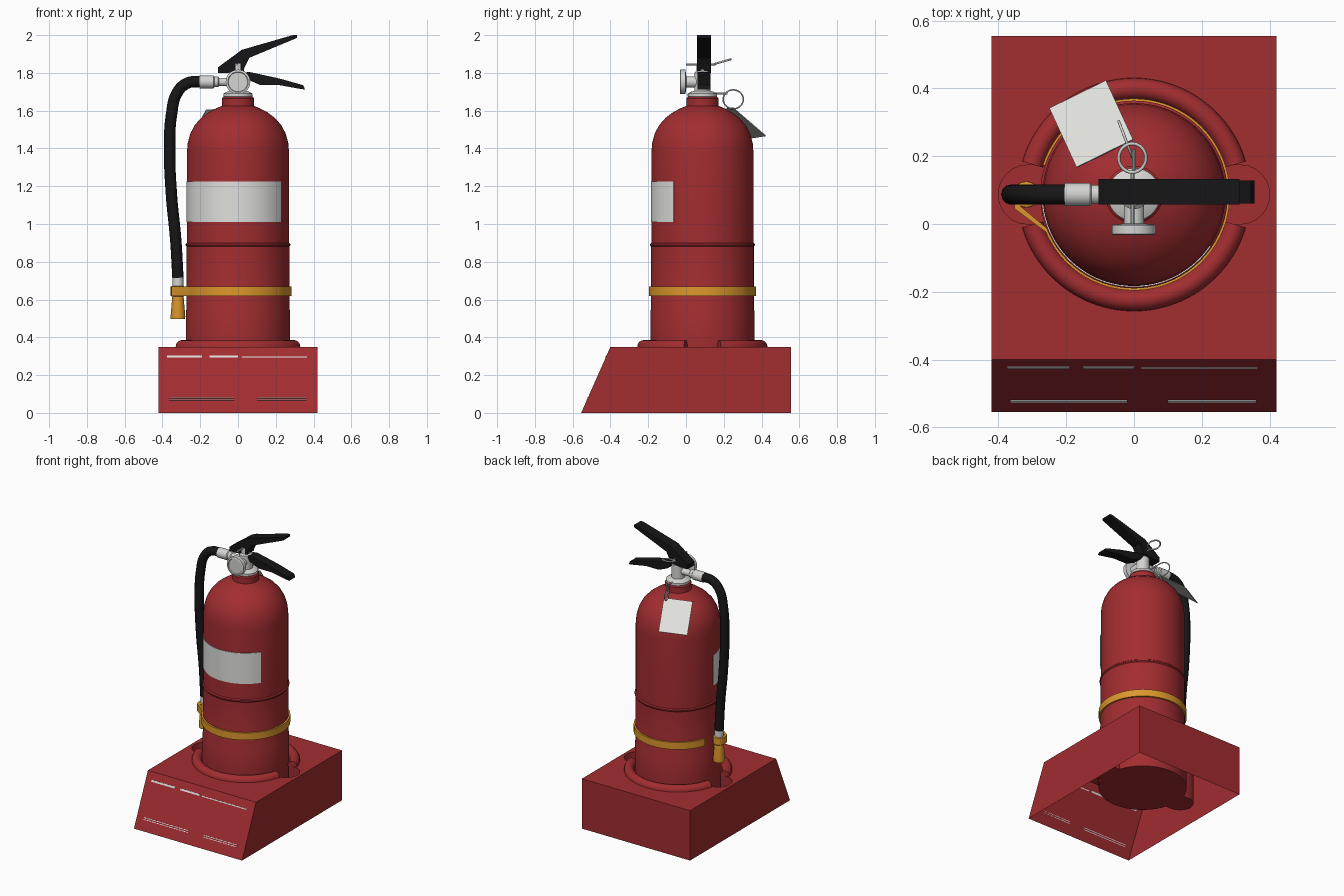
import bpy, bmesh, math
from mathutils import Vector

if "Cube" in bpy.data.objects:
    bpy.data.objects.remove(bpy.data.objects["Cube"])

CY = 0.087  # y of the cylinder axis


def mat(name, r, g, b):
    m = bpy.data.materials.new(name)
    m.diffuse_color = (r, g, b, 1)
    m.use_nodes = True
    m.node_tree.nodes["Principled BSDF"].inputs["Base Color"].default_value = m.diffuse_color
    return m


RED = mat("red_paint", 0.36, 0.026, 0.03)
WHITE = mat("white_label", 0.74, 0.74, 0.72)
METAL = mat("light_metal", 0.66, 0.66, 0.65)
BLACK = mat("black_rubber", 0.008, 0.008, 0.009)
YELLOW = mat("yellow_plastic", 0.72, 0.31, 0.025)


def finish(name, bm, m, angle=35):
    bmesh.ops.recalc_face_normals(bm, faces=bm.faces)
    me = bpy.data.meshes.new(name)
    bm.to_mesh(me)
    bm.free()
    me.materials.append(m)
    ob = bpy.data.objects.new(name, me)
    bpy.context.collection.objects.link(ob)
    bpy.ops.object.select_all(action='DESELECT')
    ob.select_set(True)
    bpy.context.view_layer.objects.active = ob
    bpy.ops.object.shade_smooth_by_angle(angle=math.radians(angle))
    return ob


def lathe(name, profile, origin, m, axis=(0, 0, 1), n=48):
    """Spin (radius, distance) pairs around an axis through origin."""
    q = Vector(axis).to_track_quat('Z', 'Y')
    bm = bmesh.new()
    rings = []
    for r, t in profile:
        rings.append([bm.verts.new(Vector(origin) + q @ Vector(
            (r * math.cos(2 * math.pi * i / n), r * math.sin(2 * math.pi * i / n), t)))
            for i in range(n)])
    for a, b in zip(rings, rings[1:]):
        for i in range(n):
            bm.faces.new((a[i], a[(i + 1) % n], b[(i + 1) % n], b[i]))
    bmesh.ops.remove_doubles(bm, verts=bm.verts, dist=1e-5)
    for e in (rings[0], rings[-1]):
        if all(v.is_valid for v in e) and len(e) == n:
            bm.faces.new(e)
    return finish(name, bm, m)


def prism(name, pts, vec, m):
    """Extrude a planar polygon along vec."""
    bm = bmesh.new()
    a = [bm.verts.new(p) for p in pts]
    b = [bm.verts.new(Vector(p) + Vector(vec)) for p in pts]
    bm.faces.new(a)
    bm.faces.new(b[::-1])
    for i in range(len(a)):
        j = (i + 1) % len(a)
        bm.faces.new((a[i], a[j], b[j], b[i]))
    return finish(name, bm, m)


def arc(r, a0, a1, z, n=64):
    return [(r * math.cos(math.radians(a0 + (a1 - a0) * i / n)),
             CY + r * math.sin(math.radians(a0 + (a1 - a0) * i / n)), z) for i in range(n + 1)]


def tube(name, pts, r, m, closed=False):
    """Smooth round tube through the points."""
    cu = bpy.data.curves.new(name, 'CURVE')
    cu.dimensions = '3D'
    sp = cu.splines.new('BEZIER')
    sp.bezier_points.add(len(pts) - 1)
    for bp, p in zip(sp.bezier_points, pts):
        bp.co = p
        bp.handle_left_type = bp.handle_right_type = 'AUTO'
    sp.use_cyclic_u = closed
    cu.bevel_depth = r
    cu.bevel_resolution = 4
    cu.resolution_u = 10
    cu.use_fill_caps = True
    cu.materials.append(m)
    ob = bpy.data.objects.new(name, cu)
    bpy.context.collection.objects.link(ob)
    bpy.ops.object.select_all(action='DESELECT')
    ob.select_set(True)
    bpy.context.view_layer.objects.active = ob
    bpy.ops.object.convert(target='MESH')


# Hollow stand: open underneath, with a cup sunk through the top
def cup_radius(a, c=0.312, r=0.088, R=0.283):
    s, k = c * math.sin(a), abs(math.cos(a))
    return max(R, c * k + math.sqrt(r * r - s * s)) if abs(s) < r else R


bm = bmesh.new()
bot = [bm.verts.new((x, y, 0)) for x, y in ((-.42, -.555), (.42, -.555), (.42, .555), (-.42, .555))]
top = [bm.verts.new((x, y, .35)) for x, y in ((-.42, -.4), (.42, -.4), (.42, .555), (-.42, .555))]
N = 180
rim, floor = [], []
for i in range(N):
    a = 2 * math.pi * i / N
    x, y = cup_radius(a) * math.cos(a), CY + cup_radius(a) * math.sin(a)
    rim.append(bm.verts.new((x, y, .35)))
    floor.append(bm.verts.new((x, y, .1)))
edges = [bm.edges.new((l[i], l[(i + 1) % len(l)])) for l in (top, rim) for i in range(len(l))]
bmesh.ops.triangle_fill(bm, edges=edges, use_beauty=True, normal=(0, 0, 1))
for lo, hi in ((bot, top), (floor, rim)):
    for i in range(len(lo)):
        j = (i + 1) % len(lo)
        bm.faces.new((lo[i], lo[j], hi[j], hi[i]))
bm.faces.new(floor)
finish("stand", bm, RED, 30)

# Rounded lip around the cup, broken by the finger recesses
for name, s in (("back_lip", 1), ("front_lip", -1)):
    bm = bmesh.new()
    secs = []
    for i in range(49):
        a = s * math.radians(16.5 + 147 * i / 48)
        secs.append([bm.verts.new(((.312 + .032 * math.cos(t)) * math.cos(a),
                                   CY + (.312 + .032 * math.cos(t)) * math.sin(a),
                                   .35 + .035 * math.sin(t)))
                     for t in [math.pi * k / 10 for k in range(11)]])
    for p, q in zip(secs, secs[1:]):
        for k in range(10):
            bm.faces.new((p[k], p[k + 1], q[k + 1], q[k]))
    bm.faces.new(secs[0])
    bm.faces.new(secs[-1])
    finish(name, bm, RED)

# Thin pale rules on the sloping front of the stand
for i, (x0, x1, z, h) in enumerate(((-.375, -.19, .292, .011), (-.15, 0, .292, .011), (.02, .365, .292, .006),
                                    (-.365, -.02, .077, .004), (-.365, -.02, .066, .004),
                                    (.10, .36, .077, .004), (.10, .36, .066, .004))):
    fy = lambda z: -.555 + .155 * z / .35
    prism("front_rule_%d" % i, [(x0, fy(z), z), (x1, fy(z), z), (x1, fy(z + h), z + h), (x0, fy(z + h), z + h)],
          (0, -.003, .0013), WHITE)

# Tank with seams, dome and neck
lathe("tank", [(0, .11), (.265, .11), (.275, .13), (.275, .54), (.272, .55), (.272, .88), (.277, .886),
               (.277, .894), (.27, .90), (.27, 1.38), (.266, 1.43), (.252, 1.48), (.228, 1.525), (.195, 1.562),
               (.155, 1.592), (.115, 1.613), (.085, 1.625), (.085, 1.665), (.078, 1.672), (0, 1.672)],
      (0, CY, 0), RED, n=72)

# Wrapped label
prism("label", arc(.2735, 180, 326, 1.01) + arc(.269, 326, 180, 1.01), (0, 0, .215), WHITE)

# Yellow strap leading to the nozzle holder
tail_out = [(-.352, .045, .62), (-.357, .09, .62), (-.345, .115, .62)]
tail_in = [(-.335, .105, .62), (-.343, .085, .62), (-.338, .055, .62)]
prism("strap", arc(.283, 162, -157, .62, 96) + tail_out + tail_in + arc(.271, -157, 162, .62, 96),
      (0, 0, .05), YELLOW)

# Nozzle, ferrule and hose
NX = -.318
lathe("nozzle", [(.018, .51), (.022, .497), (.038, .497), (.039, .51), (.030, .615), (.038, .622), (.038, .668),
                 (.03, .672), (0, .672)], (NX, CY, 0), YELLOW, n=32)
lathe("nozzle_ferrule", [(0, .665), (.029, .665), (.029, .72), (0, .72)], (NX, CY, 0), METAL, n=12)
tube("hose", [(NX, CY, .715), (-.33, CY, .92), (-.352, CY, 1.15), (-.362, CY, 1.4), (-.352, CY, 1.58),
              (-.322, CY, 1.695), (-.27, CY, 1.745), (-.195, CY, 1.755)], .03, BLACK)
lathe("hose_coupling", [(0, 0), (.022, 0), (.022, .10), (.028, .105), (.028, .125), (.034, .13), (.034, .205),
                        (0, .205)], (0, CY, 1.752), METAL, axis=(-1, 0, 0), n=24)

# Valve body and gauge
lathe("valve", [(0, 1.67), (.072, 1.67), (.078, 1.675), (.078, 1.69), (.06, 1.70), (.043, 1.705), (.043, 1.80),
                (.032, 1.81), (.032, 1.85), (0, 1.85)], (0, CY, 0), METAL)
lathe("gauge", [(0, 0), (.03, 0), (.03, .085), (.065, .09), (.065, .117), (.054, .12), (.051, .115), (0, .115)],
      (0, CY, 1.752), METAL, axis=(0, -1, 0))

# Levers
for name, w, outline in (
        ("upper_lever", .075, ((-.105, 1.80), (-.105, 1.83), (.02, 1.922), (.29, 2.0), (.312, 2.0), (.312, 1.985),
                               (.06, 1.88), (.035, 1.83), (.03, 1.81), (-.05, 1.80))),
        ("lower_lever", .068, ((.025, 1.80), (.06, 1.805), (.22, 1.77), (.345, 1.735), (.355, 1.712), (.33, 1.715),
                               (.22, 1.735), (.12, 1.735), (.05, 1.765)))):
    prism(name, [(x, CY + .008 - w / 2, z) for x, z in outline], (0, w, 0), BLACK)

# Safety pin, pull ring and tag ring
lathe("safety_pin", [(0, 0), (.006, 0), (.006, .155), (0, .155)], (-.005, 0, 1.845), METAL, axis=(0, 1, 0), n=10)
ring = [2 * math.pi * i / 12 for i in range(12)]
tube("pull_ring", [(-.005 + .04 * math.cos(t), .195 + .042 * math.sin(t), 1.86 + .012 * math.sin(t))
                   for t in ring], .005, METAL, True)
tube("tag_ring", [(-.025 - .02 * math.cos(t), .25 + .053 * math.cos(t), 1.66 + .05 * math.sin(t))
                  for t in ring], .004, METAL, True)
lathe("tag_wire", [(0, 0), (.006, 0), (.006, .08), (0, .08)], (0, .14, 1.69), METAL, axis=(0, 1, 0), n=10)

# Hanging inspection tag
a, b, c = Vector((-.003, .25, 1.618)), Vector((-.17, .168, 1.605)), Vector((-.25, .342, 1.455))
nrm = (b - a).cross(c - b).normalized()
prism("tag", [a, b, c, c + a - b], nrm * .004, WHITE)
